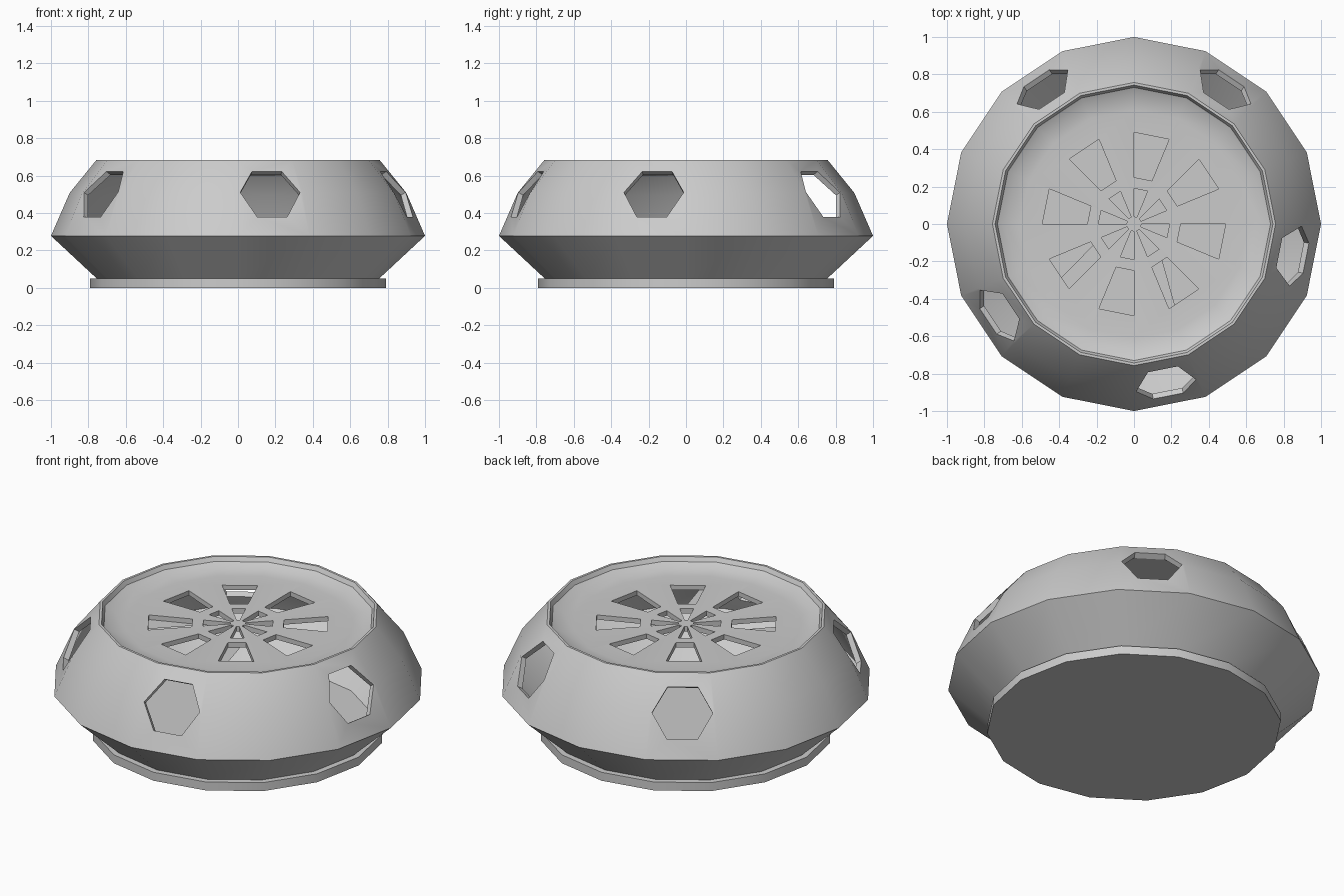
import bpy, bmesh
from math import sin, cos, pi, radians
from mathutils import Vector, Matrix

if "Cube" in bpy.data.objects:
    bpy.data.objects.remove(bpy.data.objects["Cube"])

SIDES = 16


def make_object(name, bm):
    bmesh.ops.recalc_face_normals(bm, faces=bm.faces)
    me = bpy.data.meshes.new(name)
    bm.to_mesh(me)
    bm.free()
    ob = bpy.data.objects.new(name, me)
    bpy.context.collection.objects.link(ob)
    return ob


def revolve(name, profile):
    """Revolve a closed (r, z) profile; points with r == 0 become poles."""
    bm = bmesh.new()
    rings = []
    for r, z in profile:
        if r == 0:
            rings.append([bm.verts.new((0, 0, z))] * SIDES)
        else:
            rings.append([bm.verts.new((r * cos(2 * pi * i / SIDES), r * sin(2 * pi * i / SIDES), z))
                          for i in range(SIDES)])
    for k, a in enumerate(rings):
        b = rings[(k + 1) % len(rings)]
        for i in range(SIDES):
            j = (i + 1) % SIDES
            quad = list(dict.fromkeys((a[i], a[j], b[j], b[i])))
            if len(quad) > 2:
                bm.faces.new(quad)
    return make_object(name, bm)


def prism(bm, bottom, top):
    """Closed prism between two matching outlines."""
    lo = [bm.verts.new(p) for p in bottom]
    hi = [bm.verts.new(p) for p in top]
    bm.faces.new(lo)
    bm.faces.new(hi)
    for i in range(len(lo)):
        j = (i + 1) % len(lo)
        bm.faces.new((lo[i], lo[j], hi[j], hi[i]))


def smooth(ob):
    bpy.ops.object.select_all(action='DESELECT')
    ob.select_set(True)
    bpy.context.view_layer.objects.active = ob
    bpy.ops.object.shade_smooth_by_angle(angle=radians(30))


# Base plate
base = revolve("base_plate", [(0, 0), (0.79, 0), (0.79, 0.05), (0, 0.05)])
smooth(base)

# Hollow shell with dished lid
shell = revolve("shell", [
    (0.755, 0.05), (1.0, 0.278), (0.9, 0.508), (0.757, 0.684),
    (0.743, 0.684), (0.73, 0.66), (0.685, 0.638), (0.61, 0.63), (0, 0.63),
    (0, 0.60), (0.78, 0.604), (0.872, 0.495), (0.963, 0.278), (0.72, 0.05)])

# Cutters: lid vents in two rings, hexagonal side windows
bm = bmesh.new()
for k in range(8):
    a0, a1 = radians(45 * k - 22.5), radians(45 * k)
    for r0, r1 in ((0.04, 0.19), (0.25, 0.49)):
        outline = [(r0, a0), (r1, a0), (r1, a1), (r0, a1)]
        prism(bm, *[[(r * cos(a), r * sin(a), z) for r, a in outline] for z in (0.56, 0.7)])
tilt = radians(31)
for deg in (-78.75, -11.25, 56.25, 123.75, 213.75):
    rot = Matrix.Rotation(radians(deg), 4, 'Z')
    normal = Vector((cos(tilt), 0, sin(tilt)))
    up = Vector((-sin(tilt), 0, cos(tilt)))
    side = Vector((0, 1, 0))
    center = Vector((0.872, 0, 0.505))
    prism(bm, *[[rot @ (center + normal * d + 0.163 * (side * cos(i * pi / 3) + up * sin(i * pi / 3)))
                 for i in range(6)] for d in (-0.09, 0.1)])
cutter = make_object("opening_cutter", bm)
cutter.hide_render = True

mod = shell.modifiers.new("openings", 'BOOLEAN')
mod.operation = 'DIFFERENCE'
mod.solver = 'EXACT'
mod.object = cutter
bpy.context.view_layer.objects.active = shell
bpy.ops.object.modifier_apply(modifier=mod.name)
bpy.data.objects.remove(cutter, do_unlink=True)
smooth(shell)
